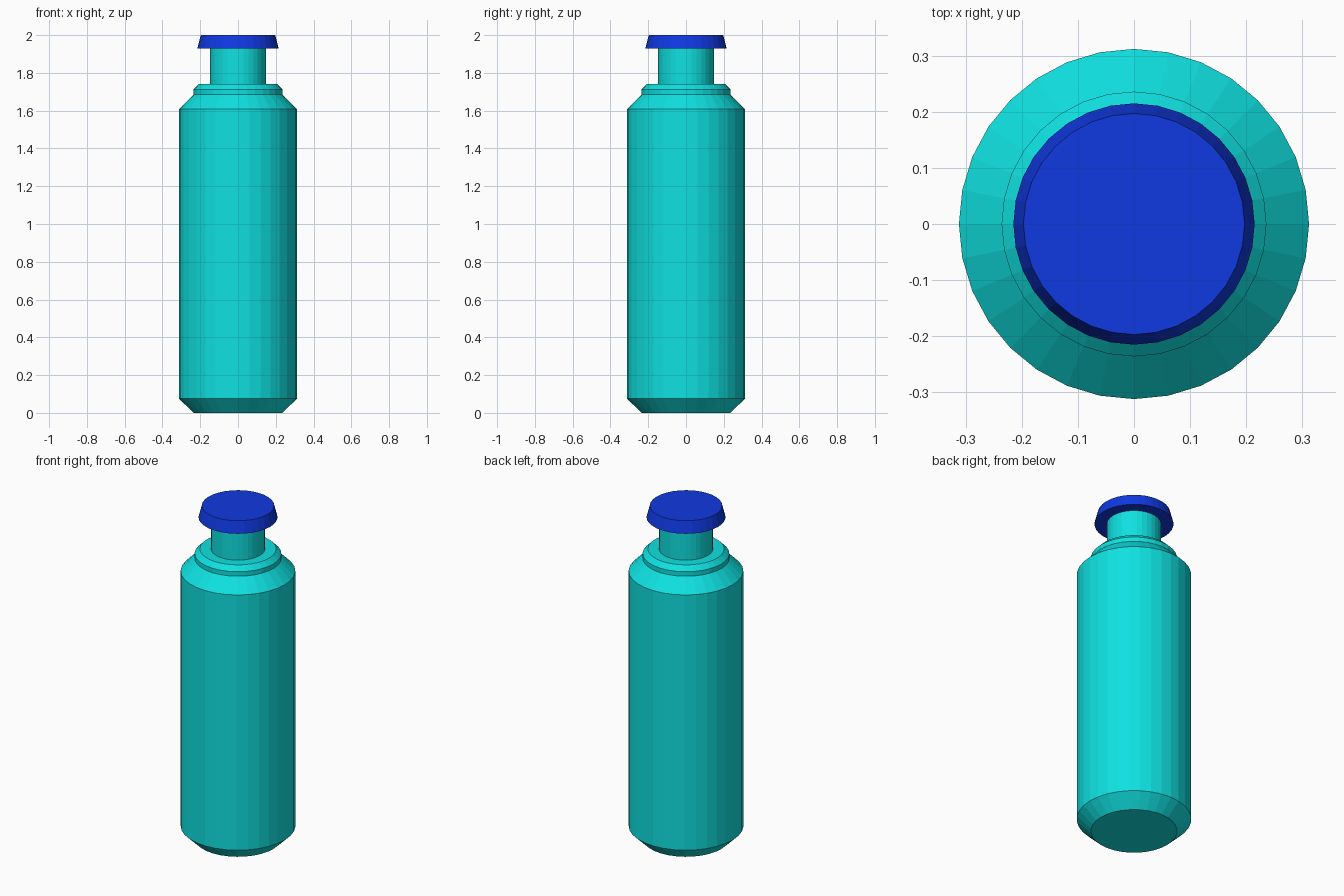
import bpy, bmesh, math

if "Cube" in bpy.data.objects:
    bpy.data.objects.remove(bpy.data.objects["Cube"])

SIDES = 32


def material(name, color):
    m = bpy.data.materials.new(name)
    m.diffuse_color = (*color, 1.0)
    m.use_nodes = True
    m.node_tree.nodes["Principled BSDF"].inputs["Base Color"].default_value = m.diffuse_color
    return m


def lathe(name, profile, mat):
    """Revolve (radius, z) points around z and cap both ends."""
    bm = bmesh.new()
    rings = []
    for r, z in profile:
        rings.append([bm.verts.new((r * math.cos(2 * math.pi * i / SIDES),
                                    r * math.sin(2 * math.pi * i / SIDES), z))
                      for i in range(SIDES)])
    for a, b in zip(rings, rings[1:]):
        for i in range(SIDES):
            j = (i + 1) % SIDES
            bm.faces.new((a[i], a[j], b[j], b[i]))
    bm.faces.new(rings[0][::-1])
    bm.faces.new(rings[-1])
    mesh = bpy.data.meshes.new(name)
    bm.to_mesh(mesh)
    bm.free()
    mesh.materials.append(mat)
    obj = bpy.data.objects.new(name, mesh)
    bpy.context.collection.objects.link(obj)
    return obj


cyan = material("cyan", (0.005, 0.75, 0.75))
blue = material("blue", (0.005, 0.04, 0.75))

# Bottle: bevelled base, straight body, shoulder, collar and neck
lathe("bottle_body", [(0.235, 0), (0.312, 0.075), (0.312, 1.608),
                      (0.236, 1.685), (0.236, 1.712), (0.208, 1.74),
                      (0.147, 1.74), (0.147, 1.93)], cyan)

# Cap: slightly tapered disc
lathe("cap", [(0.215, 1.93), (0.197, 2.0)], blue)
